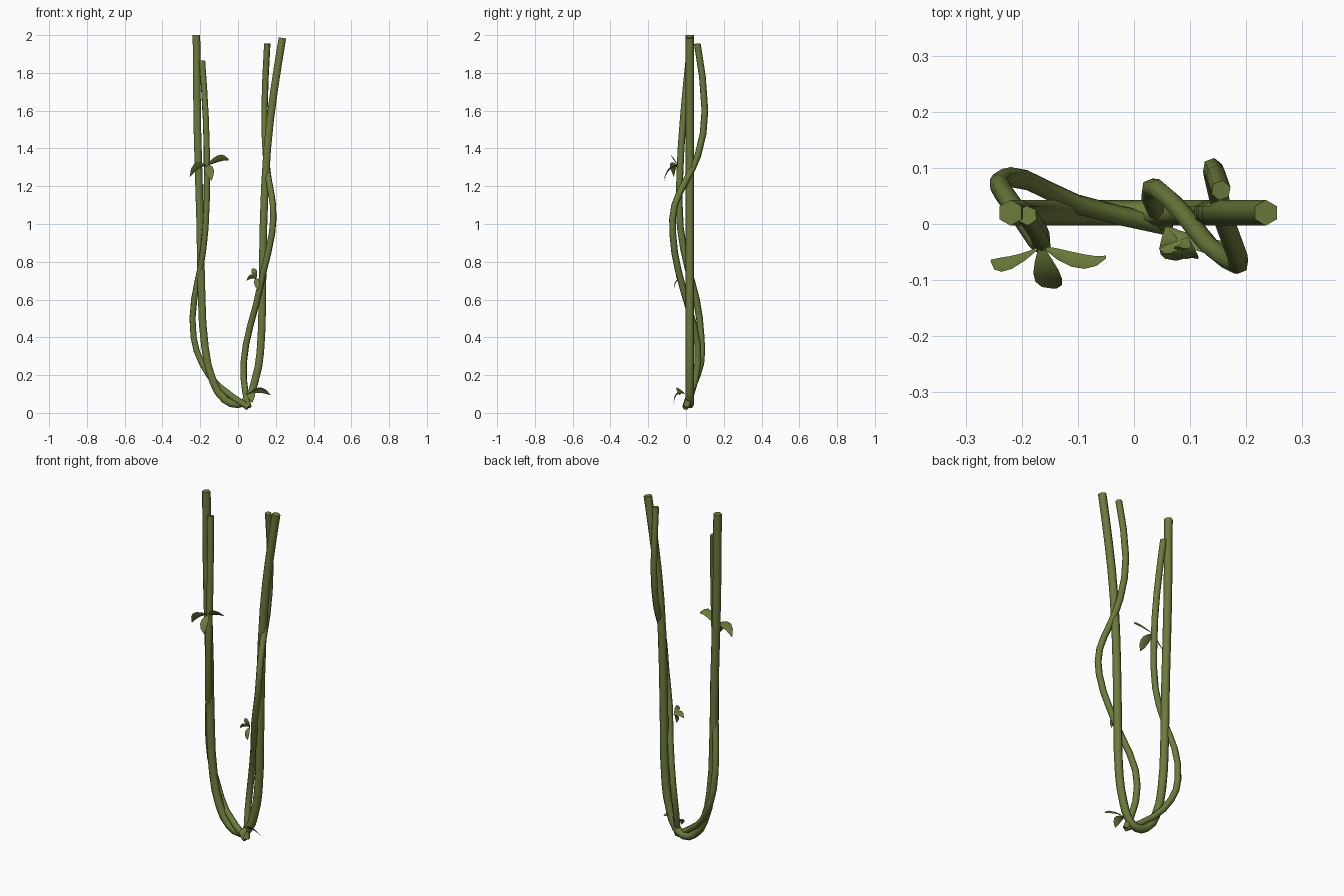
import bpy
from mathutils import Vector

cube = bpy.data.objects.get("Cube")
if cube:
    bpy.data.objects.remove(cube)

green = bpy.data.materials.new("olive_green")
green.use_nodes = True
colour = (0.15, 0.2, 0.045, 1)
green.diffuse_color = colour
shader = next(n for n in green.node_tree.nodes if n.type == 'BSDF_PRINCIPLED')
shader.inputs["Base Color"].default_value = colour
shader.inputs["Roughness"].default_value = 0.9


def vine(name, points, radius):
    """Six-sided tube swept along a smooth path."""
    curve = bpy.data.curves.new(name + "_path", 'CURVE')
    curve.dimensions = '3D'
    curve.bevel_depth = radius
    curve.bevel_resolution = 1
    curve.resolution_u = 2
    curve.use_fill_caps = True
    spline = curve.splines.new('BEZIER')
    spline.bezier_points.add(len(points) - 1)
    for bp, p in zip(spline.bezier_points, points):
        bp.co = p
        bp.handle_left_type = bp.handle_right_type = 'AUTO'
    path = bpy.data.objects.new(name + "_path", curve)
    bpy.context.collection.objects.link(path)
    deps = bpy.context.evaluated_depsgraph_get()
    mesh = bpy.data.meshes.new_from_object(path.evaluated_get(deps))
    bpy.data.objects.remove(path)
    finish(name, mesh)


def finish(name, mesh):
    mesh.materials.clear()
    mesh.materials.append(green)
    ob = bpy.data.objects.new(name, mesh)
    bpy.context.collection.objects.link(ob)
    bpy.ops.object.select_all(action='DESELECT')
    ob.select_set(True)
    bpy.context.view_layer.objects.active = ob
    bpy.ops.object.shade_smooth_by_angle(angle=1.2)


def leaf(name, base, bend, tip, side, width):
    """Curved blade: a bent midrib widened along the side direction."""
    base, bend, tip = Vector(base), Vector(bend), Vector(tip)
    side = Vector(side).normalized()
    fold = (tip - base).cross(side).normalized() * width * 0.12
    verts, faces = [], []
    profile = (0.2, 0.65, 0.95, 1.0, 0.75, 0.08)
    for i, w in enumerate(profile):
        t = i / (len(profile) - 1)
        mid = base * (1 - t) ** 2 + bend * 2 * t * (1 - t) + tip * t * t
        for s in (-1, 0, 1):
            verts.append(mid + side * s * w * width / 2 + fold * abs(s) * w)
    for i in range(len(profile) - 1):
        for j in (0, 1):
            a = i * 3 + j
            faces.append((a, a + 1, a + 4, a + 3))
    mesh = bpy.data.meshes.new(name)
    mesh.from_pydata(verts, [], faces)
    finish(name, mesh)


# Thick hanging loop, flat in one plane
loop = [(-.22, 2), (-.215, 1.5), (-.2, 1), (-.192, .6), (-.175, .35), (-.13, .16),
        (-.07, .07), (0, .045), (.05, .075), (.09, .17), (.118, .32), (.128, .6),
        (.135, 1), (.155, 1.4), (.19, 1.7), (.235, 1.985)]
vine("main_vine", [(x, .02, z) for x, z in loop], .023)

# Thin vines winding round each side
vine("left_twining_vine", [
    (-.19, .015, 1.865), (-.17, -.015, 1.55), (-.165, -.033, 1.25), (-.172, -.03, .98),
    (-.2, .012, .76), (-.232, .055, .6), (-.235, .08, .4), (-.19, .078, .26),
    (-.1, .035, .14), (.055, -.002, .03)], .018)
vine("right_twining_vine", [
    (.155, .06, 1.955), (.14, .1, 1.6), (.148, .062, 1.36), (.163, 0, 1.23),
    (.185, -.06, 1.1), (.18, -.07, .95), (.135, -.04, .75), (.095, .01, .57),
    (.042, .062, .36), (.03, .05, .18), (.055, 0, .03)], .018)

# Upper leaf cluster
root = (-.165, -.04, 1.31)
leaf("upper_leaf_left", (-.05, -.06, 1.34), (-.09, -.09, 1.365), root, (0, -.6, .8), .045)
leaf("upper_leaf_right", root, (-.225, -.095, 1.325), (-.255, -.065, 1.25), (-.3, -.6, .7), .045)
leaf("upper_leaf_low", root, (-.155, -.1, 1.3), (-.14, -.115, 1.23), (1, .1, .3), .05)

# Middle leaf cluster
root = (.095, -.025, .71)
leaf("middle_leaf_right", root, (.07, -.055, .735), (.045, -.045, .7), (0, -.6, .8), .03)
leaf("middle_leaf_top", root, (.09, -.06, .75), (.075, -.04, .765), (1, 0, .5), .03)
leaf("middle_leaf_low", root, (.1, -.065, .7), (.105, -.06, .65), (1, 0, .2), .03)

# Lower leaf cluster
root = (.06, -.005, .1)
leaf("lower_leaf_left", root, (.12, -.045, .15), (.172, -.035, .095), (0, -.7, .7), .04)
leaf("lower_leaf_low", root, (.07, -.055, .12), (.075, -.065, .055), (1, 0, .2), .045)
